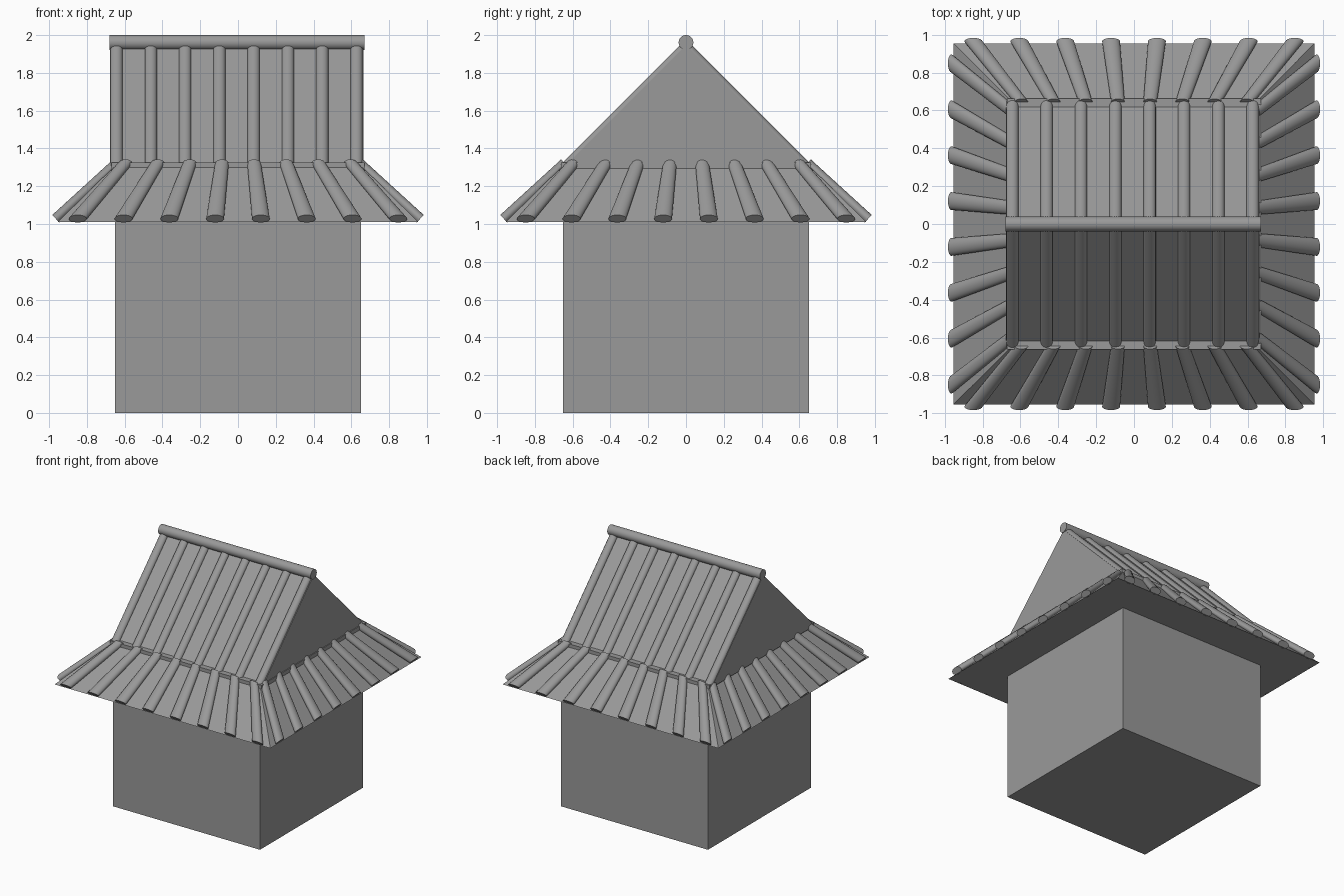
import bpy, bmesh, math
from mathutils import Vector, Matrix

if "Cube" in bpy.data.objects:
    bpy.data.objects.remove(bpy.data.objects["Cube"])

# dark grey used on every part
grey = bpy.data.materials.new("dark_grey")
grey.diffuse_color = (0.32, 0.32, 0.32, 1)
grey.use_nodes = True
grey.node_tree.nodes["Principled BSDF"].inputs["Base Color"].default_value = grey.diffuse_color


def make(name, bm, smooth=None):
    bmesh.ops.recalc_face_normals(bm, faces=bm.faces[:])
    me = bpy.data.meshes.new(name)
    bm.to_mesh(me)
    bm.free()
    me.materials.append(grey)
    ob = bpy.data.objects.new(name, me)
    bpy.context.collection.objects.link(ob)
    if smooth is not None:
        bpy.ops.object.select_all(action='DESELECT')
        bpy.context.view_layer.objects.active = ob
        ob.select_set(True)
        bpy.ops.object.shade_smooth_by_angle(angle=math.radians(smooth))
    return ob


def frustum(name, hx0, hy0, z0, hx1, hy1, z1):
    """Four-sided block whose top may be smaller than its base."""
    bm = bmesh.new()
    bmesh.ops.create_cube(bm, size=2)
    for v in bm.verts:
        hx, hy, z = (hx0, hy0, z0) if v.co.z < 0 else (hx1, hy1, z1)
        v.co = Vector((v.co.x * hx, v.co.y * hy, z))
    return make(name, bm)


def add_rod(bm, p0, p1, side, up, w0, w1, thick):
    """Oval rod from p0 to p1; its ends lie in the side/up plane, width goes w0 to w1."""
    p0, p1, side, up = Vector(p0), Vector(p1), Vector(side), Vector(up).normalized()
    ring = bmesh.ops.create_cone(bm, cap_ends=True, segments=32,
                                 radius1=1, radius2=1, depth=1)["verts"]
    for v in ring:
        t = v.co.z + 0.5
        v.co = p0.lerp(p1, t) + side * v.co.x * (w0 + (w1 - w0) * t) + up * v.co.y * thick


# house body, flared lower roof and the thin deck above it
frustum("body", 0.65, 0.65, 0.0, 0.65, 0.65, 1.012)
frustum("lower_roof", 0.955, 0.955, 1.01, 0.662, 0.662, 1.298)
frustum("roof_deck", 0.67, 0.662, 1.294, 0.67, 0.662, 1.325)

# gabled upper roof
bm = bmesh.new()
face = bm.faces.new([bm.verts.new((-0.677, y, z))
                     for y, z in ((-0.643, 1.30), (0.643, 1.30), (0, 1.943))])
ext = bmesh.ops.extrude_face_region(bm, geom=[face], use_keep_orig=True)
bmesh.ops.translate(bm, vec=(1.341, 0, 0),
                    verts=[g for g in ext["geom"] if isinstance(g, bmesh.types.BMVert)])
make("upper_roof", bm)

# ridge pole
bm = bmesh.new()
add_rod(bm, (-0.68, 0, 1.961), (0.67, 0, 1.961), (0, 1, 0), (0, 0, 1), 0.039, 0.039, 0.039)
make("ridge_pole", bm, smooth=40)

# straight tile rolls on both upper slopes
bm = bmesh.new()
for s in (-1, 1):
    for i in range(8):
        x = -0.643 + i * 0.1815
        add_rod(bm, (x, s * 0.643, 1.30), (x, s * 0.01, 1.933),
                (1, 0, 0), (0, s, 1), 0.032, 0.032, 0.025)
make("upper_tile_rolls", bm, smooth=40)

# fanned, tapering tile rolls on the four lower slopes
bm = bmesh.new()
for k in range(4):
    turn = Matrix.Rotation(k * math.pi / 2, 3, 'Z')
    for i in range(8):
        t = i - 3.5
        add_rod(bm, turn @ Vector((t * 0.2425, -0.965, 1.028)),
                turn @ Vector((t * 0.170, -0.643, 1.322)),
                turn @ Vector((1, 0, 0)), turn @ Vector((0, -0.68, 0.73)),
                0.047, 0.036, 0.027)
make("lower_tile_rolls", bm, smooth=40)
